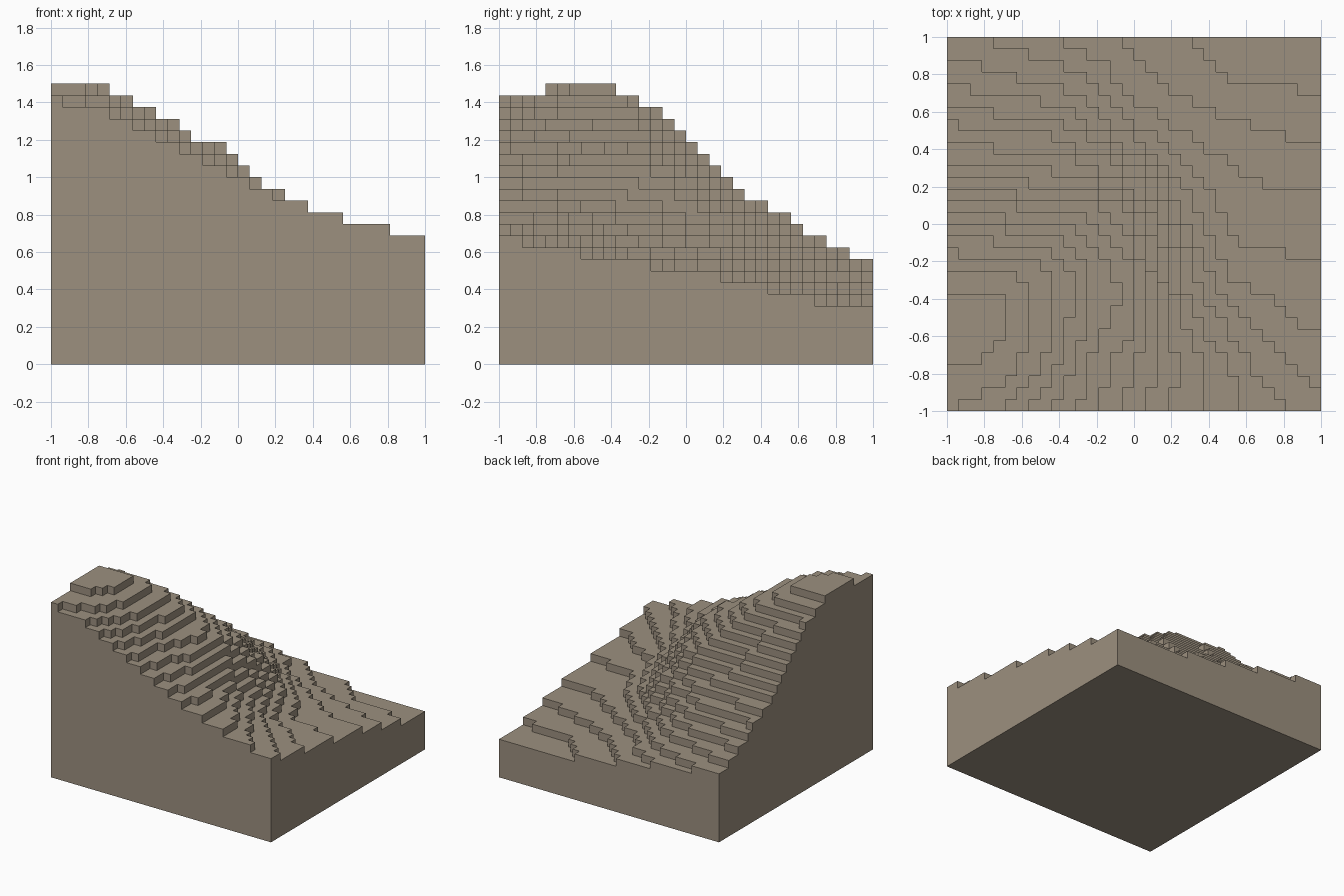
import bpy
import bmesh
import math

CELLS = 32               # columns along each side
STEP = 2 / CELLS         # width of a column and height of a terrace

# Heights in terrace steps, rows from back to front, columns from right to left side
RELIEF = [
    [9.4, 8.8, 8.2, 7.5, 6.8, 6, 5.6, 5.4, 5.2],
    [11, 10.5, 10, 9.2, 7.6, 6.7, 6.1, 6, 5.8],
    [13.5, 13, 12.8, 11.5, 9.5, 8, 7.3, 7, 6.6],
    [16, 15.8, 15.5, 15, 13, 9.7, 8.3, 7.8, 7.7],
    [20, 19.6, 19.1, 18.3, 16, 11.5, 8.9, 8.5, 8.5],
    [23, 23, 22.3, 20, 17.8, 13, 10, 9.4, 9.2],
    [24.5, 24.4, 22.7, 20, 18, 14, 11.6, 10.3, 9.7],
    [24, 23.7, 22.1, 19.2, 17, 14.9, 13, 11.3, 10.5],
    [23.1, 22.2, 20.5, 18.5, 16.5, 14.6, 13.5, 12.3, 11.4],
]


def spline(values, t):
    """Smooth curve through evenly spaced values, t counted in spans."""
    padded = [2 * values[0] - values[1], *values, 2 * values[-1] - values[-2]]
    k = min(int(t), len(values) - 2)
    f = t - k
    a, b, c, d = padded[k:k + 4]
    return b + f / 2 * (c - a + f * (2 * a - 5 * b + 4 * c - d
                                     + f * (3 * (b - c) + d - a)))


def column_height(i, j):
    """Terraced height of a column; zero outside the block."""
    if not (0 <= i < CELLS and 0 <= j < CELLS):
        return 0
    spans = len(RELIEF) - 1
    u = (i + 0.5) / CELLS * spans
    v = (1 - (j + 0.5) / CELLS) * spans
    return math.floor(spline([spline(row, u) for row in RELIEF], v)) * STEP


def make_material(name, colour):
    mat = bpy.data.materials.new(name)
    mat.use_nodes = True
    mat.diffuse_color = colour
    mat.node_tree.nodes["Principled BSDF"].inputs["Base Color"].default_value = colour
    return mat


def build_terrain():
    bm = bmesh.new()

    def face(*points):
        bm.faces.new([bm.verts.new(p) for p in points])

    heights = {(i, j): column_height(i, j)
               for i in range(-1, CELLS + 1) for j in range(-1, CELLS + 1)}
    for i in range(CELLS):
        for j in range(CELLS):
            x, y, z = i * STEP - 1, j * STEP - 1, heights[i, j]
            corners = [(x, y), (x + STEP, y), (x + STEP, y + STEP), (x, y + STEP)]
            # Terrace top
            face(*[(*c, z) for c in corners])
            # Walls down to lower neighbours and to the ground
            for n, (di, dj) in enumerate([(0, -1), (1, 0), (0, 1), (-1, 0)]):
                low = heights[i + di, j + dj]
                if low < z:
                    p, q = corners[n], corners[(n + 1) % 4]
                    face((*p, low), (*q, low), (*q, z), (*p, z))
    # Underside
    face((-1, -1, 0), (-1, 1, 0), (1, 1, 0), (1, -1, 0))
    bmesh.ops.remove_doubles(bm, verts=bm.verts[:], dist=STEP / 100)

    mesh = bpy.data.meshes.new("terraced_hillside")
    bm.to_mesh(mesh)
    bm.free()
    mesh.materials.append(make_material("earth brown", (0.333, 0.279, 0.212, 1)))
    block = bpy.data.objects.new("terraced_hillside", mesh)
    bpy.context.collection.objects.link(block)


cube = bpy.data.objects.get("Cube")
if cube:
    bpy.data.objects.remove(cube)
build_terrain()
